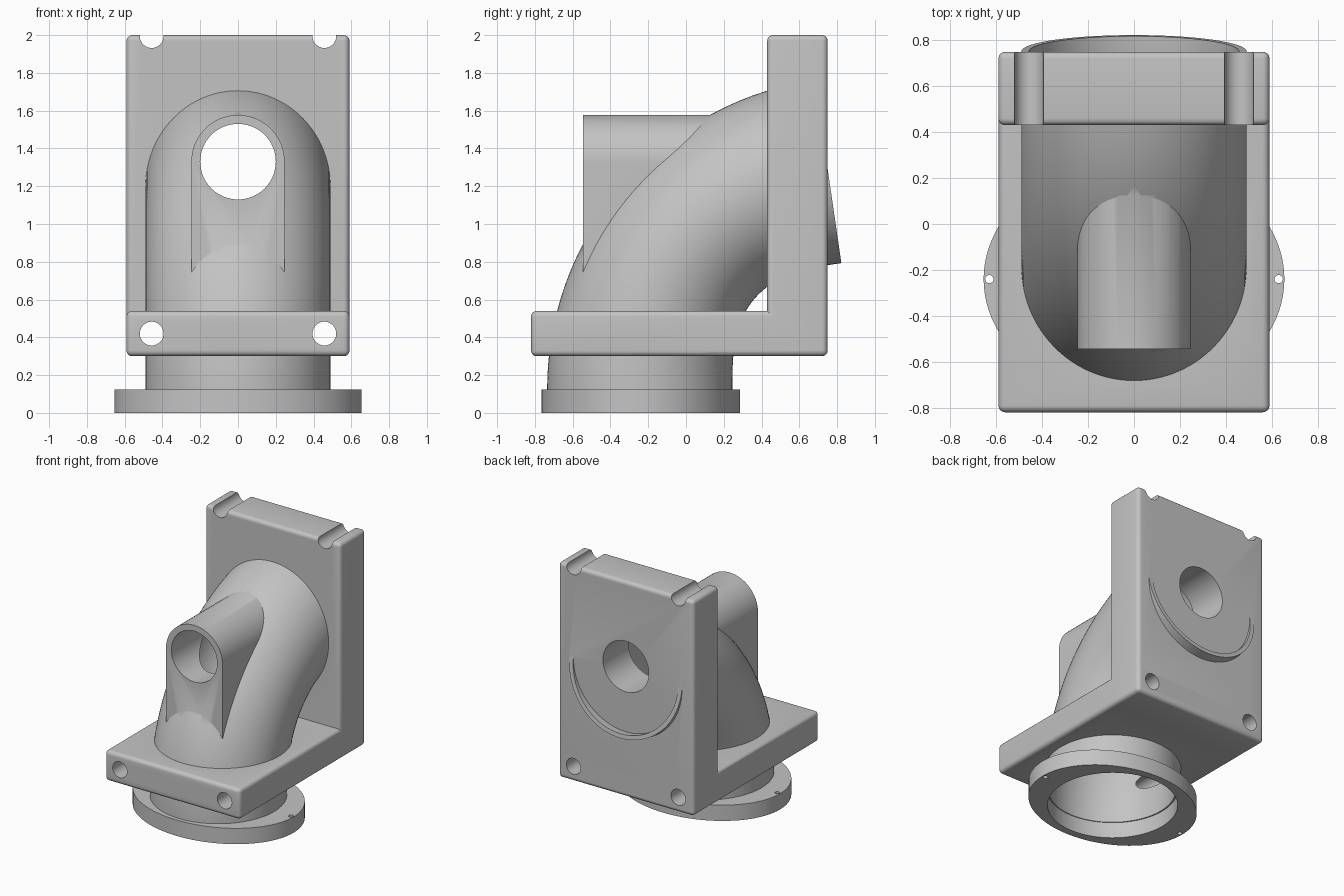
import bpy, bmesh, math
from mathutils import Matrix

cube = bpy.data.objects.get("Cube")
if cube:
    bpy.data.objects.remove(cube, do_unlink=True)

grey = bpy.data.materials.new("plain_grey")
grey.use_nodes = True
grey.diffuse_color = (0.55, 0.55, 0.55, 1)
grey.node_tree.nodes["Principled BSDF"].inputs["Base Color"].default_value = (0.55, 0.55, 0.55, 1)


def finish(name, bm):
    bmesh.ops.recalc_face_normals(bm, faces=bm.faces[:])
    mesh = bpy.data.meshes.new(name)
    bm.to_mesh(mesh)
    bm.free()
    mesh.materials.append(grey)
    obj = bpy.data.objects.new(name, mesh)
    bpy.context.collection.objects.link(obj)
    return obj


def activate(obj):
    bpy.ops.object.select_all(action='DESELECT')
    obj.select_set(True)
    bpy.context.view_layer.objects.active = obj


def combine(obj, other, operation):
    """Apply one boolean and discard the helper."""
    mod = obj.modifiers.new("boolean", 'BOOLEAN')
    mod.operation = operation
    mod.solver = 'EXACT'
    mod.object = other
    activate(obj)
    bpy.ops.object.modifier_apply(modifier=mod.name)
    bpy.data.objects.remove(other, do_unlink=True)


def rounded_box(name, lo, hi, radius=0.03):
    bm = bmesh.new()
    size = [b - a for a, b in zip(lo, hi)]
    mid = [(a + b) / 2 for a, b in zip(lo, hi)]
    bmesh.ops.create_cube(bm, size=1, matrix=Matrix.Translation(mid) @ Matrix.Diagonal((*size, 1)))
    bmesh.ops.bevel(bm, geom=bm.edges[:], offset=radius, segments=5, profile=0.5, affect='EDGES')
    return finish(name, bm)


def cylinder(name, radius, depth, centre, axis='Z', stretch=1, sides=64):
    """Round or elliptical cylinder; stretch widens it along x."""
    bm = bmesh.new()
    turn = Matrix.Rotation(math.pi / 2, 4, 'X') if axis == 'Y' else Matrix.Identity(4)
    bmesh.ops.create_cone(bm, cap_ends=True, segments=sides, radius1=radius, radius2=radius, depth=depth,
                          matrix=Matrix.Translation(centre) @ turn @ Matrix.Diagonal((stretch, 1, 1, 1)))
    return finish(name, bm)


def elbow(name, radius, start, end, steps=48, sides=96):
    """Bent tube rising from the neck and turning toward the back."""
    bm = bmesh.new()
    rings = []
    for i in range(steps + 1):
        a = math.radians(start + (end - start) * i / steps)
        thin = 0.03 * math.sin(math.pi * a / math.radians(82)) ** 2
        ring = []
        for j in range(sides):
            p = math.tau * j / sides
            r = 1.165 + thin + (radius - thin) * math.cos(p)
            ring.append(bm.verts.new((radius * math.sin(p), 0.92 - r * math.cos(a), 0.125 + r * math.sin(a))))
        rings.append(ring)
    for lower, upper in zip(rings, rings[1:]):
        for j in range(sides):
            k = (j + 1) % sides
            bm.faces.new((lower[j], lower[k], upper[k], upper[j]))
    bm.faces.new(rings[0])
    bm.faces.new(rings[-1])
    return finish(name, bm)


def arch(name, radius, top_centre, bottom, front, back, sides=32):
    """Round-topped block extruded along y."""
    bm = bmesh.new()
    points = [(radius * math.cos(math.pi * i / sides), top_centre + radius * math.sin(math.pi * i / sides))
              for i in range(sides + 1)]
    points += [(-radius, bottom), (radius, bottom)]
    face = bm.faces.new([bm.verts.new((x, front, z)) for x, z in points])
    moved = bmesh.ops.extrude_face_region(bm, geom=[face])["geom"]
    bmesh.ops.translate(bm, verts=[v for v in moved if isinstance(v, bmesh.types.BMVert)],
                        vec=(0, back - front, 0))
    return finish(name, bm)


# Bent tube with the front boss and base plate, hollowed out
body = elbow("elbow_bracket", 0.49, 0, 81.7)
combine(body, arch("boss", 0.247, 1.33, 0.7, -0.545, 0.2), 'UNION')
combine(body, rounded_box("base_plate", (-0.59, -0.82, 0.3), (0.59, 0.75, 0.54)), 'UNION')
combine(body, elbow("tunnel", 0.457, -2, 85), 'DIFFERENCE')

# Back plate closes the tunnel, leaving the tube rim as a lip
combine(body, rounded_box("back_plate", (-0.59, 0.43, 0.3), (0.59, 0.75, 2)), 'UNION')

# Central bore and the four mounting holes
combine(body, cylinder("bore", 0.2, 3, (0, 0, 1.33), 'Y'), 'DIFFERENCE')
for x in (-0.457, 0.457):
    for z in (0.42, 1.995):
        combine(body, cylinder("bolt_hole", 0.063, 3, (x, 0, z), 'Y', sides=40), 'DIFFERENCE')

# Oval flange under the neck
flange = cylinder("flange", 0.526, 0.125, (0, -0.24, 0.0625), stretch=1.245, sides=96)
combine(flange, cylinder("flange_bore", 0.468, 1, (0, -0.24, 0)), 'DIFFERENCE')
for x in (-0.63, 0.63):
    combine(flange, cylinder("pin_hole", 0.018, 1, (x, -0.24, 0), sides=20), 'DIFFERENCE')

for obj in (body, flange):
    activate(obj)
    bpy.ops.object.shade_smooth_by_angle(angle=math.radians(30))
